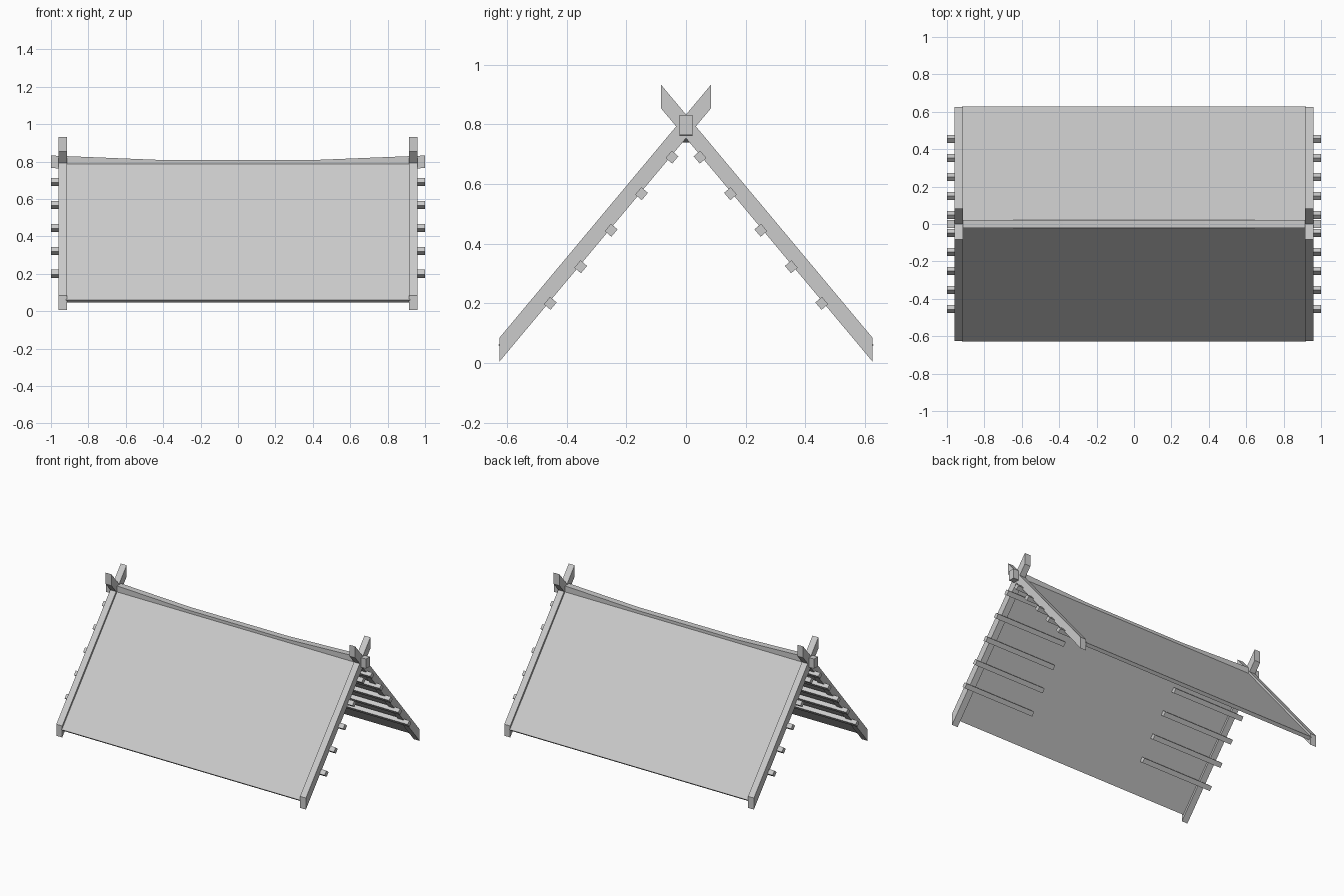
import bpy, bmesh
from mathutils import Vector

cube = bpy.data.objects.get("Cube")
if cube:
    bpy.data.objects.remove(cube, do_unlink=True)

grey = bpy.data.materials.new("plain grey")
grey.use_nodes = True
colour = (0.6, 0.6, 0.6, 1)
grey.diffuse_color = colour
grey.node_tree.nodes["Principled BSDF"].inputs["Base Color"].default_value = colour


def loft(name, sections):
    """Solid through (x, yz outline) sections, capped at both ends."""
    bm = bmesh.new()
    rings = [[bm.verts.new((x, y, z)) for y, z in outline] for x, outline in sections]
    for a, b in zip(rings, rings[1:]):
        for i in range(len(a)):
            j = (i + 1) % len(a)
            bm.faces.new((a[i], a[j], b[j], b[i]))
    bm.faces.new(rings[0])
    bm.faces.new(rings[-1])
    bmesh.ops.recalc_face_normals(bm, faces=bm.faces)
    mesh = bpy.data.meshes.new(name)
    bm.to_mesh(mesh)
    bm.free()
    mesh.materials.append(grey)
    obj = bpy.data.objects.new(name, mesh)
    bpy.context.collection.objects.link(obj)


def prism(name, x0, x1, outline):
    loft(name, [(x0, outline), (x1, outline)])


# Roof pitch: direction up the slope and outward normal, on the +y side
up = Vector((-1, 1.197)).normalized()
out = Vector((up.y, -up.x))
if out.y < 0:
    out = -out

for side, face in ((-1, "front"), (1, "back")):
    def flip(points):
        return [(side * p[0], p[1]) for p in points]

    # Sloping roof panel
    eave = Vector((0.629, 0.06))
    ridge = eave + up * ((eave.x - 0.018) / -up.x)
    panel = [eave, ridge, ridge - out * 0.023, eave - out * 0.023]
    prism(face + "_roof_panel", -0.92, 0.92, flip(panel))

    for end, hand in ((-1, "right"), (1, "left")):
        # Gable board, crossing its partner above the ridge
        board = [(0.625, 0.005), (0.625, 0.085), (-0.083, 0.932), (-0.083, 0.853)]
        prism(f"{face}_{hand}_gable_board", end * 0.915, end * 0.96, flip(board))

        # Batten stubs poking out under the board
        for i in range(5):
            c = Vector((0.047 + 0.102 * i, 0.69 - 0.1225 * i))
            a, b = up * 0.016, out * 0.0145
            square = [c + a + b, c + a - b, c - a - b, c - a + b]
            prism(f"{face}_{hand}_batten_{i + 1}", end * 0.45, end, flip(square))

# Ridge beam, sagging toward the middle
beam = []
for x, top in ((-1, 0.832), (-0.9, 0.828), (-0.38, 0.807), (0.38, 0.807), (0.9, 0.828), (1, 0.832)):
    beam.append((x, [(-0.022, top - 0.067), (0.022, top - 0.067), (0.022, top), (-0.022, top)]))
loft("ridge_beam", beam)
